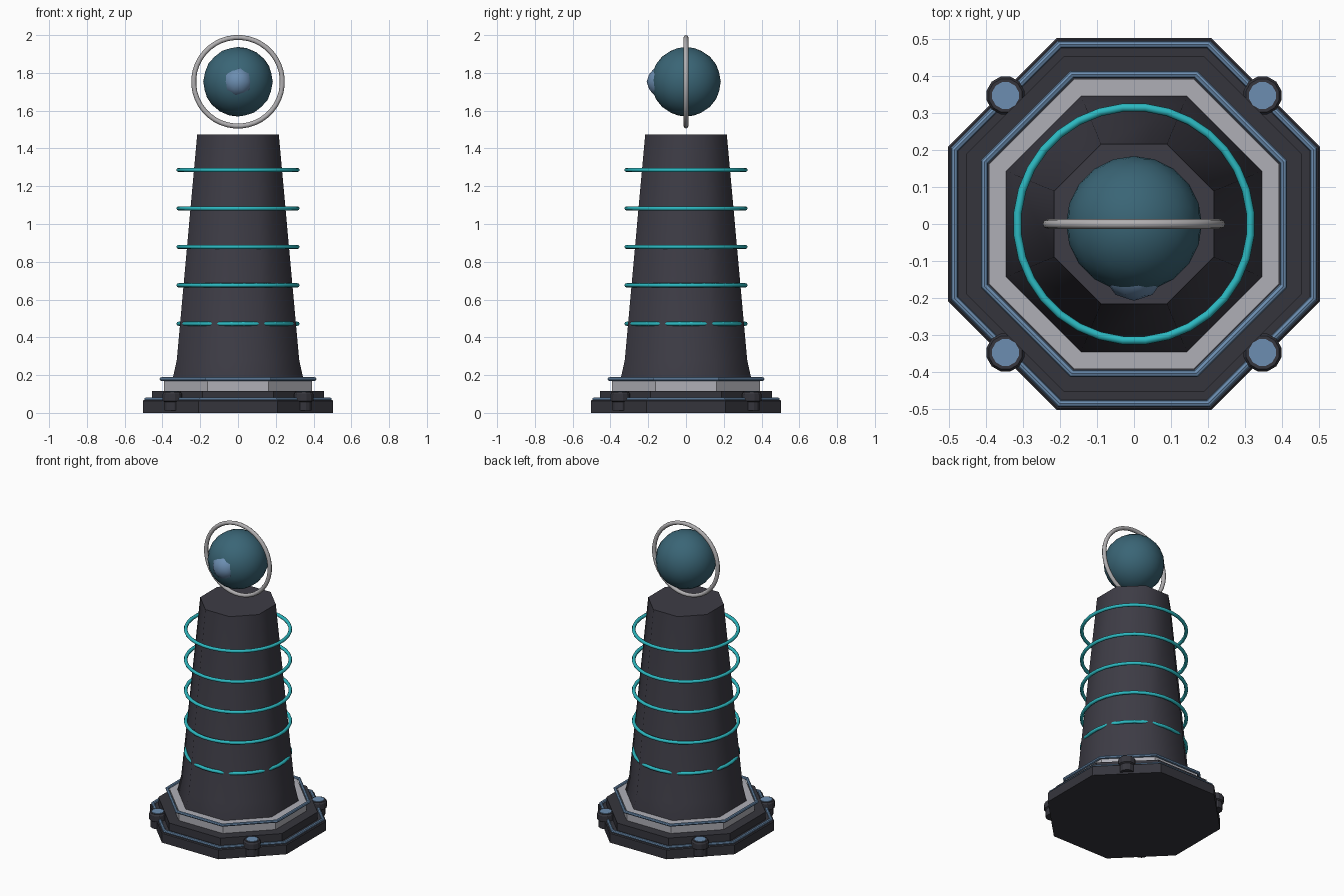
import bpy, bmesh, math
from mathutils import Matrix

if "Cube" in bpy.data.objects:
    bpy.data.objects.remove(bpy.data.objects["Cube"])


def material(name, rgb):
    m = bpy.data.materials.new(name)
    m.diffuse_color = (*rgb, 1)
    m.use_nodes = True
    m.node_tree.nodes["Principled BSDF"].inputs["Base Color"].default_value = m.diffuse_color
    return m


BASE = material("dark base", (0.036, 0.036, 0.046))
STONE = material("dark stone", (0.047, 0.045, 0.060))
PALE = material("pale grey", (0.43, 0.43, 0.47))
SILVER = material("silver", (0.44, 0.43, 0.44))
BLUE = material("soft blue", (0.15, 0.27, 0.44))
TEAL = material("bright teal", (0.025, 0.48, 0.53))
DEEP = material("deep teal", (0.042, 0.13, 0.18))


def finish(name, bm, mat, smooth=None):
    bmesh.ops.recalc_face_normals(bm, faces=bm.faces[:])
    me = bpy.data.meshes.new(name)
    bm.to_mesh(me)
    bm.free()
    ob = bpy.data.objects.new(name, me)
    me.materials.append(mat)
    bpy.context.collection.objects.link(ob)
    if smooth:
        bpy.ops.object.select_all(action='DESELECT')
        ob.select_set(True)
        bpy.context.view_layer.objects.active = ob
        bpy.ops.object.shade_smooth_by_angle(angle=math.radians(smooth))
    return ob


def lathe(name, profile, mat, sides=8, closed=False, smooth=None, at=(0, 0, 0), turn=None):
    """Spin (flat-side radius, z) points; cap the ends unless the profile is a loop."""
    bm = bmesh.new()
    k = 1 / math.cos(math.pi / sides)
    rows = []
    for r, z in profile:
        angles = [2 * math.pi * (i + 0.5) / sides for i in range(sides)]
        rows.append([bm.verts.new((r * k * math.cos(a), r * k * math.sin(a), z)) for a in angles])
    pairs = list(zip(rows, rows[1:]))
    if closed:
        pairs.append((rows[-1], rows[0]))
    else:
        bm.faces.new(rows[0])
        bm.faces.new(rows[-1])
    for a, b in pairs:
        for i in range(sides):
            j = (i + 1) % sides
            bm.faces.new((a[i], a[j], b[j], b[i]))
    if turn:
        bm.transform(turn)
    bm.transform(Matrix.Translation(at))
    return finish(name, bm, mat, smooth)


def hoop(name, radius, tube, z, mat, sides, turn=None):
    loop = [(radius + tube * math.cos(i * math.pi / 4), tube * math.sin(i * math.pi / 4))
            for i in range(8)]
    return lathe(name, loop, mat, sides, True, 50 if sides > 8 else None, (0, 0, z), turn)


def ball(name, radius, at, detail, mat):
    bm = bmesh.new()
    bmesh.ops.create_icosphere(bm, subdivisions=detail, radius=radius,
                               matrix=Matrix.Translation(at))
    return finish(name, bm, mat, 60)


# Stepped octagonal foot
lathe("base_plinth", [(0.504, 0), (0.504, 0.062), (0.499, 0.067)], BASE)
lathe("base_step", [(0.455, 0.06), (0.455, 0.117)], BASE)
lathe("pale_collar", [(0.392, 0.11), (0.392, 0.18)], PALE)
hoop("plinth_trim", 0.486, 0.01, 0.072, BLUE, 8)
hoop("collar_trim", 0.405, 0.01, 0.179, BLUE, 8)

# Tapered column with a flared foot
lathe("column", [(0.346, 0.17), (0.346, 0.18), (0.324, 0.28), (0.216, 1.475)], STONE, smooth=50)

# Corner posts with blue caps
for sx in (-1, 1):
    for sy in (-1, 1):
        p = (sx * 0.348, sy * 0.348, 0)
        lathe("corner_post", [(0.042, 0.012), (0.042, 0.058), (0.051, 0.064),
                              (0.051, 0.1), (0.045, 0.11)], BASE, 12, at=p)
        lathe("post_cap", [(0.036, 0.105), (0.036, 0.114)], BLUE, 12, at=p)

# Glowing hoops around the column
for i in range(5):
    hoop("energy_hoop", 0.315, 0.011, 0.472 + 0.2035 * i, TEAL, 32)

# Floating eye with its upright halo
ball("eye", 0.184, (0, 0, 1.753), 3, DEEP)
ball("pupil", 0.085, (0, -0.123, 1.753), 2, BLUE)
hoop("halo", 0.234, 0.013, 1.753, SILVER, 40, Matrix.Rotation(math.pi / 2, 4, 'X'))
